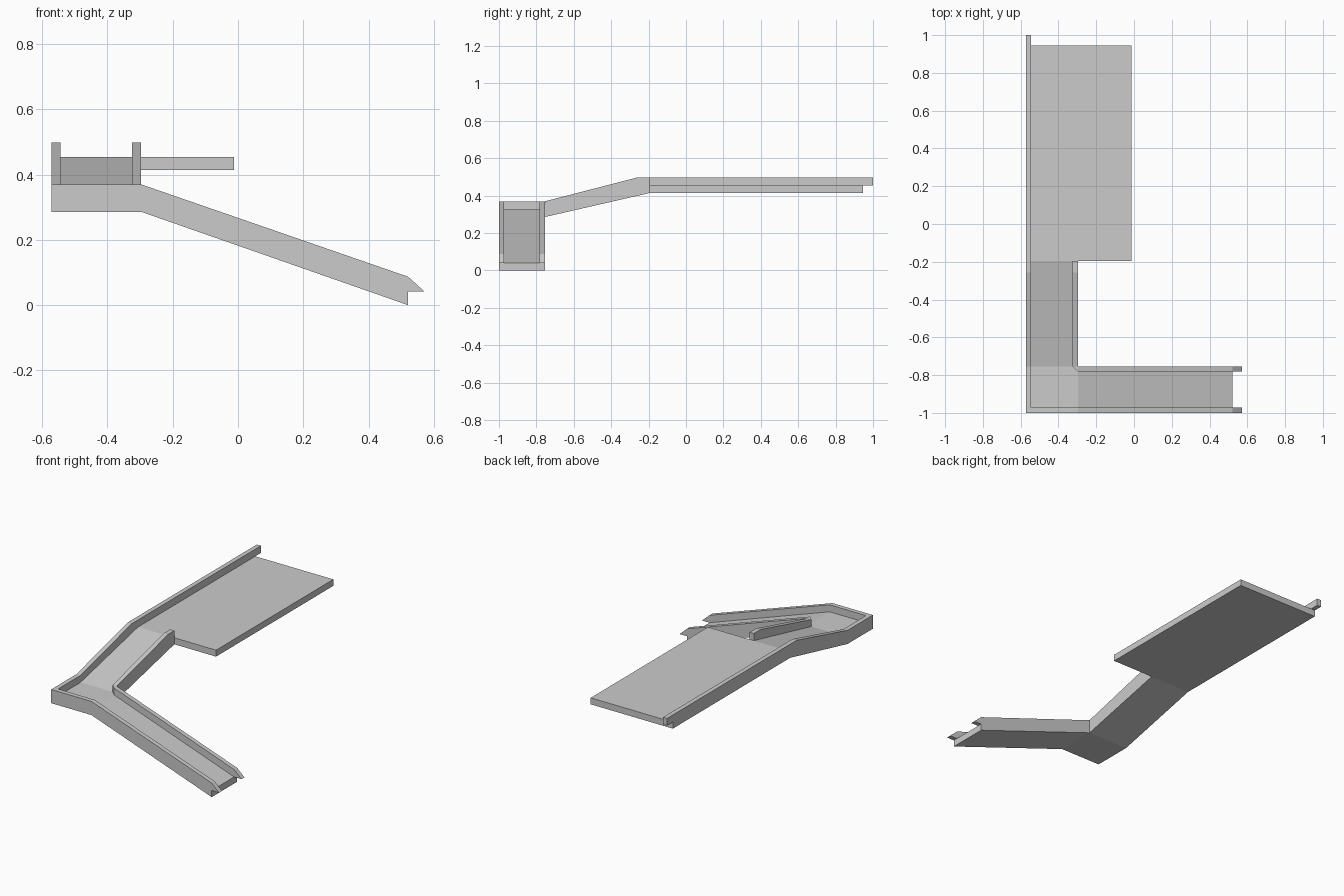
import bpy, bmesh
from mathutils import Vector

if "Cube" in bpy.data.objects:
    bpy.data.objects.remove(bpy.data.objects["Cube"])


def prism(name, pts, axis, lo, hi):
    """Extrude a 2D profile along an axis: x -> (y,z), y -> (x,z), z -> (x,y)."""
    place = {'x': lambda a, b, d: (d, a, b),
             'y': lambda a, b, d: (a, d, b),
             'z': lambda a, b, d: (a, b, d)}[axis]
    bm = bmesh.new()
    face = bm.faces.new([bm.verts.new(place(a, b, lo)) for a, b in pts])
    ext = bmesh.ops.extrude_face_region(bm, geom=[face])
    verts = [v for v in ext['geom'] if isinstance(v, bmesh.types.BMVert)]
    bmesh.ops.translate(bm, verts=verts, vec=Vector(place(0, 0, hi - lo)))
    bmesh.ops.recalc_face_normals(bm, faces=bm.faces)
    mesh = bpy.data.meshes.new(name)
    bm.to_mesh(mesh)
    bm.free()
    ob = bpy.data.objects.new(name, mesh)
    bpy.context.collection.objects.link(ob)
    return ob


# Key plan positions
L, R = -0.572, -0.297        # passage sides
F, B = -1.0, -0.754          # landing front and back
T = 0.028                    # wall thickness
P0, P1, PR = -0.195, 0.945, -0.013   # platform extents
END, TIP = 0.521, 0.572      # lower ramp end, wall tip
LOW, MID, TOP = 0.286, 0.327, 0.37   # landing underside, floor, wall top

# Floors
prism("landing_and_upper_ramp_floor",
      [(F, LOW), (B, LOW), (P0, 0.414), (P0, 0.454), (B, MID), (F, MID)], 'x', L, R)
prism("platform", [(P0, 0.414), (P1, 0.414), (P1, 0.454), (P0, 0.454)], 'x', L, PR)
prism("lower_ramp_floor", [(R, LOW), (END, 0), (END, 0.041), (R, MID)], 'y', F, B)

# Long outer wall
prism("outer_wall", [(F, MID), (B, MID), (P0, 0.454), (1.0, 0.454), (1.0, 0.498),
                     (-0.258, 0.498), (B, TOP), (F, TOP)], 'x', L, L + T)

# Inner wall of the upper ramp
prism("upper_ramp_inner_wall", [(B, MID), (P0, 0.454), (P0, 0.498),
                                (-0.258, 0.498), (B, TOP)], 'x', R - T, R)

# Lower ramp walls with pointed ends
nose = [(END, 0.041), (TIP, 0.041), (END, 0.087)]
prism("front_wall", [(L + T, MID), (R, MID)] + nose + [(R, TOP), (L + T, TOP)], 'y', F, F + T)
prism("lower_ramp_back_wall", [(R, MID)] + nose + [(R, TOP)], 'y', B - T, B)

# Chamfered inside corner
prism("corner_post", [(R - T, B), (R, B - T), (R, B)], 'z', MID, TOP)
